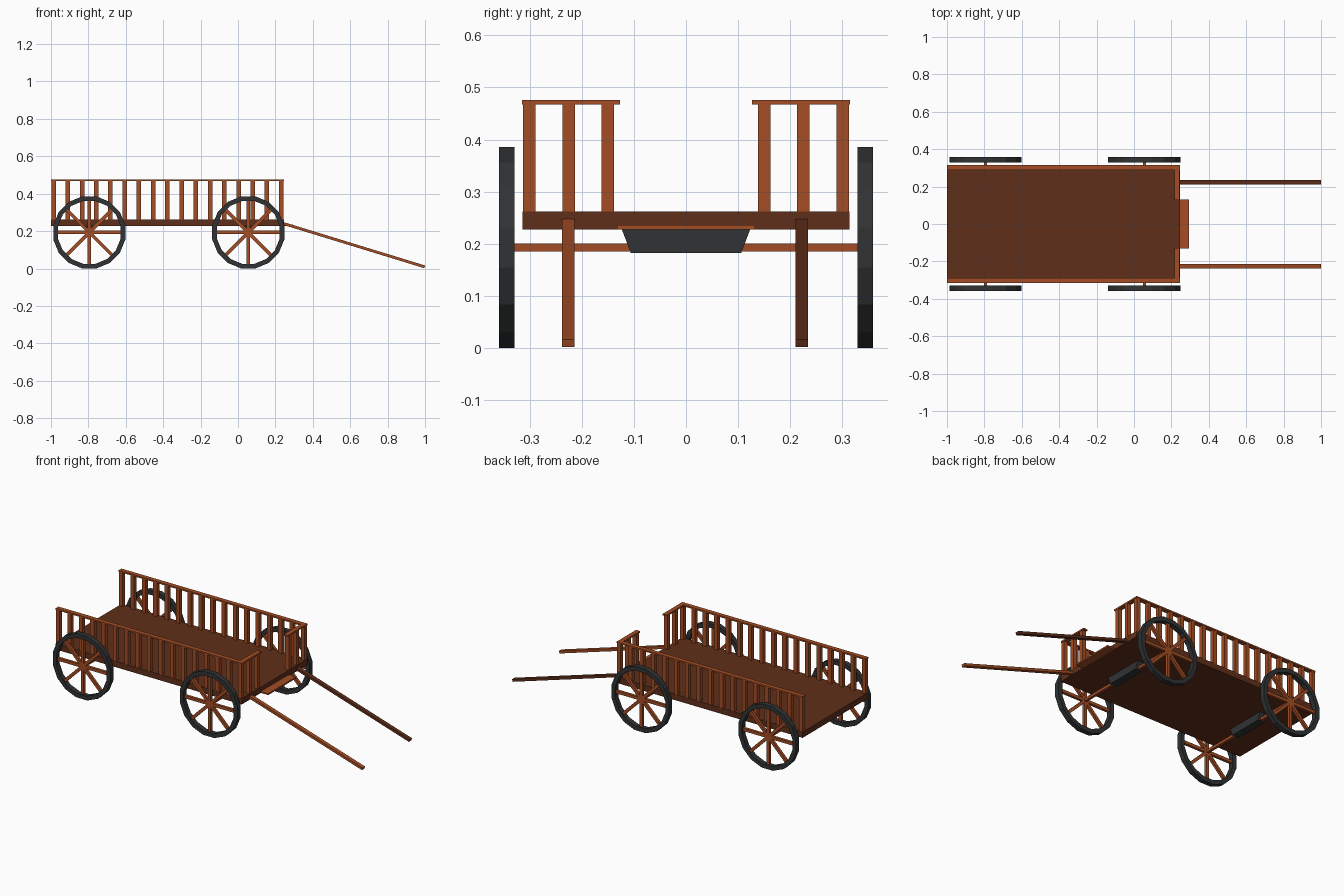
import bpy, bmesh
from math import pi, cos, sin, atan2, hypot
from mathutils import Matrix, Vector

if "Cube" in bpy.data.objects:
    bpy.data.objects.remove(bpy.data.objects["Cube"])


def material(name, rgb):
    m = bpy.data.materials.new(name)
    m.diffuse_color = (*rgb, 1)
    m.use_nodes = True
    m.node_tree.nodes["Principled BSDF"].inputs["Base Color"].default_value = m.diffuse_color
    return m


ORANGE = material("light_wood", (0.37, 0.075, 0.018))
BROWN = material("dark_wood", (0.115, 0.028, 0.010))
IRON = material("iron", (0.03, 0.032, 0.034))


def finish(name, bm, mat):
    bmesh.ops.recalc_face_normals(bm, faces=bm.faces)
    mesh = bpy.data.meshes.new(name)
    bm.to_mesh(mesh)
    bm.free()
    mesh.materials.append(mat)
    obj = bpy.data.objects.new(name, mesh)
    bpy.context.collection.objects.link(obj)
    return obj


def add_box(bm, centre, size, angle=0):
    """Box rotated about the y axis."""
    mat = (Matrix.Translation(centre) @ Matrix.Rotation(angle, 4, 'Y')
           @ Matrix.Diagonal((*size, 1)))
    return bmesh.ops.create_cube(bm, size=1, matrix=mat)["verts"]


def box(name, centre, size, mat, angle=0):
    bm = bmesh.new()
    add_box(bm, centre, size, angle)
    return finish(name, bm, mat)


# Cart bed and front footboard
X0, X1, HALF = -1.0, 0.245, 0.314
BED_LO, BED_HI, RAIL_HI = 0.227, 0.262, 0.476
box("bed", ((X0 + X1) / 2, 0, (BED_LO + BED_HI) / 2),
    (X1 - X0, 2 * HALF, BED_HI - BED_LO), BROWN)
box("footboard", (0.265, 0, 0.232), (0.06, 0.264, 0.009), ORANGE)

# Side and front railings
POST, RAIL = 0.024, 0.009
post_z = (BED_HI + RAIL_HI - RAIL) / 2
post_h = RAIL_HI - RAIL - BED_HI + 0.004
rail_z = RAIL_HI - RAIL / 2
for side, label in ((-1, "near"), (1, "far")):
    bm = bmesh.new()
    for i in range(17):
        x = -0.986 + i * (0.231 + 0.986) / 16
        add_box(bm, (x, side * 0.301, post_z), (POST, POST, post_h))
    add_box(bm, ((X0 + X1) / 2, side * 0.301, rail_z), (X1 - X0, 0.027, RAIL))
    finish(label + "_side_railing", bm, ORANGE)

    bm = bmesh.new()
    for y in (0.225, 0.150):
        add_box(bm, (0.231, side * y, post_z), (POST, POST, post_h))
    add_box(bm, (0.231, side * 0.2075, rail_z), (0.027, 0.161, RAIL))
    finish(label + "_front_railing", bm, ORANGE)

# Pulling shafts sloping down to the ground
a, b = Vector((0.235, 0, 0.243)), Vector((0.998, 0, 0.009))
d = b - a
for y, label, mat in ((-0.226, "near", ORANGE), (0.222, "far", BROWN)):
    box(label + "_shaft", (a + b) / 2 + Vector((0, y, 0)),
        (hypot(d.x, d.z), 0.024, 0.015), mat, -atan2(d.z, d.x))


# Wheels: 16-sided iron rims with eight wooden spokes
WZ, R_OUT, R_IN, SIDES = 0.193, 0.1965, 0.171, 16


def rim(name, x, y):
    bm = bmesh.new()
    rings = []
    for i in range(SIDES):
        t = (i + 0.5) * 2 * pi / SIDES
        rings.append([bm.verts.new((x + r * cos(t), y + dy, WZ + r * sin(t)))
                      for r, dy in ((R_OUT, -0.015), (R_OUT, 0.015),
                                    (R_IN, 0.015), (R_IN, -0.015))])
    for i in range(SIDES):
        p, q = rings[i], rings[(i + 1) % SIDES]
        for j in range(4):
            k = (j + 1) % 4
            bm.faces.new((p[j], p[k], q[k], q[j]))
    finish(name, bm, IRON)


for x, end in ((-0.795, "rear"), (0.055, "front")):
    # Axle and tapered bolster block under the bed
    box(end + "_axle", (x, 0, WZ), (0.016, 0.70, 0.016), ORANGE)
    bm = bmesh.new()
    for v in add_box(bm, (x, 0, 0.2045), (0.045, 0.246, 0.045)):
        if v.co.z < 0.2:
            v.co.y *= 0.86
    finish(end + "_bolster", bm, IRON)
    for side, label in ((-1, "near"), (1, "far")):
        y = side * 0.344
        rim(f"{end}_{label}_rim", x, y)
        bm = bmesh.new()
        for i in range(4):
            add_box(bm, (x, y, WZ), (0.352, 0.016, 0.018), i * pi / 4)
        finish(f"{end}_{label}_spokes", bm, ORANGE)
